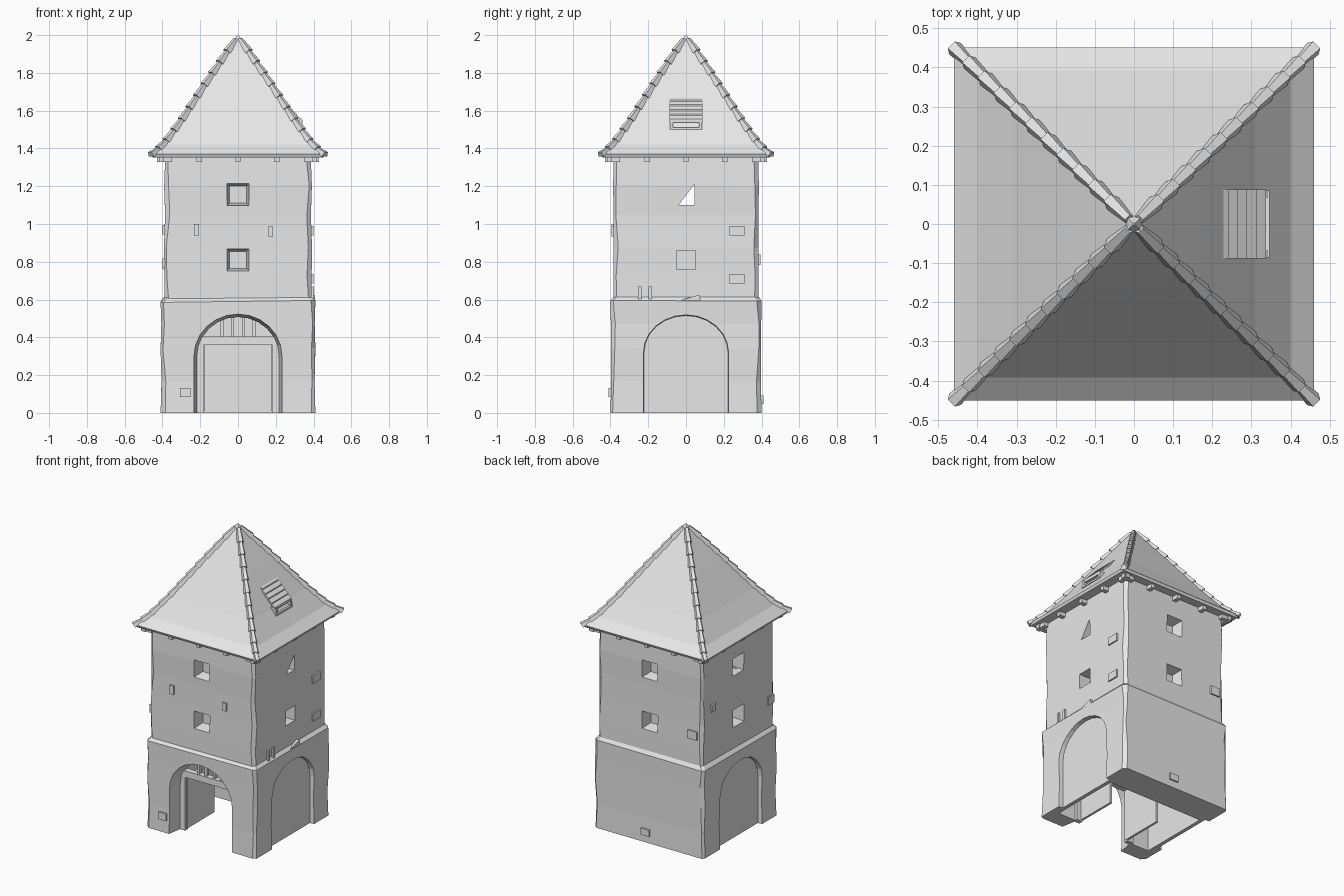
import bpy, bmesh, math, random
from mathutils import Vector, Matrix

random.seed(4)
cube = bpy.data.objects.get("Cube")
if cube:
    bpy.data.objects.remove(cube, do_unlink=True)

GREY = (0.8, 0.8, 0.8, 1)
plaster = bpy.data.materials.new("pale_grey")
plaster.use_nodes = True
plaster.diffuse_color = GREY
plaster.node_tree.nodes["Principled BSDF"].inputs["Base Color"].default_value = GREY

FRONT, LEFT, BACK, RIGHT = range(4)


def at(side, u, out, z):
    """Point on a side of the tower: u along the wall, out from the centre."""
    return Matrix.Rotation(side * math.pi / 2, 3, 'Z') @ Vector((u, -out, z))


def finish(name, bm):
    bmesh.ops.recalc_face_normals(bm, faces=bm.faces)
    mesh = bpy.data.meshes.new(name)
    bm.to_mesh(mesh)
    bm.free()
    mesh.materials.append(plaster)
    ob = bpy.data.objects.new(name, mesh)
    bpy.context.collection.objects.link(ob)
    return ob


def loft(name, rings):
    bm = bmesh.new()
    loops = [[bm.verts.new(p) for p in ring] for ring in rings]
    n = len(loops[0])
    for a, b in zip(loops, loops[1:]):
        for i in range(n):
            j = (i + 1) % n
            bm.faces.new((a[i], a[j], b[j], b[i]))
    bm.faces.new(loops[0])
    bm.faces.new(loops[-1])
    return finish(name, bm)


def block(name, side, u, out, z):
    """Box on a side, from (low, high) ranges."""
    return loft(name, [[at(side, a, b, h) for a, b in
                        ((u[0], out[0]), (u[1], out[0]), (u[1], out[1]), (u[0], out[1]))]
                       for h in z])


def cut(target, cutter):
    cutter.hide_render = True
    mod = target.modifiers.new("cut", 'BOOLEAN')
    mod.operation = 'DIFFERENCE'
    mod.solver = 'EXACT'
    mod.object = cutter
    bpy.context.view_layer.objects.active = target
    bpy.ops.object.modifier_apply(modifier=mod.name)
    bpy.data.objects.remove(cutter, do_unlink=True)


def uneven_walls(name, levels, wob):
    """Hand-built wall block with chamfered, slightly wandering corners."""
    rings = []
    for z, hx, hy in levels:
        ring = []
        for sx, sy in ((1, -1), (1, 1), (-1, 1), (-1, -1)):
            dx, dy = random.uniform(-wob, wob), random.uniform(-wob, wob)
            dz = random.uniform(-wob, wob) if 0 < z < 1.3 else 0
            pair = [Vector((sx * hx + dx - sx * 0.018, sy * hy, z + dz)),
                    Vector((sx * hx, sy * hy + dy - sy * 0.018, z + dz))]
            ring += pair if sx * sy < 0 else pair[::-1]
        rings.append(ring)
    return loft(name, rings)


def arch(side, w, spring, top, out):
    pts = [(-w, -0.1)]
    for i in range(13):
        a = math.pi * (1 - i / 12)
        pts.append((w * math.cos(a), spring + (top - spring) * math.sin(a)))
    pts.append((w, -0.1))
    return [at(side, u, out, z) for u, z in pts]


def square(side, z, r, out):
    return [at(side, a * r, out, z + b * r) for a, b in ((-1, -1), (1, -1), (1, 1), (-1, 1))]


# Lower storey: gate arch, blind side arches, hollow gate room
lower = uneven_walls("lower_walls", [(0, .41, .4), (.17, .405, .396), (.34, .41, .397),
                                     (.47, .406, .398), (.59, .41, .4), (.615, .385, .38)], .008)
cut(lower, block("room", FRONT, (-.355, .355), (-.2, .29), (-.1, .555)))
cut(lower, loft("gate", [arch(FRONT, .242, .3, .53, .45), arch(FRONT, .212, .3, .505, .27)]))
for side in (LEFT, RIGHT):
    cut(lower, loft("niche", [arch(side, .23, .32, .525, .45), arch(side, .222, .32, .515, .38)]))

# Upper storey with splayed window recesses
upper = uneven_walls("upper_walls", [(.575, .39, .385), (.72, .39, .385), (.88, .392, .383),
                                     (1.05, .386, .383), (1.2, .391, .386), (1.362, .385, .382)], .007)
for side in range(4):
    for z in (.81, 1.155):
        if side == LEFT:
            if z > 1:
                continue
            cut(upper, loft("window", [square(side, z, .05, .45), square(side, z, .05, .31)]))
        else:
            cut(upper, loft("window", [square(side, z, .07, .45), square(side, z, .045, .31)]))
# Broken three-cornered opening running across the tower
cut(upper, loft("slot", [[at(LEFT, u, out, z) for u, z in ((-.04, 1.1), (.045, 1.1), (.045, 1.21))]
                         for out in (-.5, .5)]))

# Gate: lintel, posts, grille bars and two leaves swung inward
block("gate_lintel", FRONT, (-.23, .23), (.27, .31), (.362, .405))
for s in (-1, 1):
    block("gate_post", FRONT, sorted((s * .18, s * .225)), (.275, .305), (0, .365))
    block("gate_leaf", FRONT, sorted((s * .175, s * .19)), (0, .29), (.01, .358))
for u in (-.085, -.03, .03, .085):
    block("grille_bar", FRONT, (u - .008, u + .008), (.28, .3), (.4, .52))

# Stones standing proud of the plaster: side, u, z, half width, half height
for side, u, z, w, h in ((FRONT, .172, .96, .014, .027), (FRONT, -.22, .97, .014, .03),
                         (FRONT, -.28, .108, .028, .024), (LEFT, .27, .965, .04, .025),
                         (LEFT, .27, .71, .04, .025), (BACK, .32, .81, .035, .028),
                         (BACK, -.02, .07, .032, .022), (RIGHT, -.27, .97, .022, .025),
                         (RIGHT, .34, .79, .03, .028)):
    face = (.41 if side % 2 else .4) if z < .6 else (.39 if side % 2 else .385)
    block("wall_stone", side, (u - w, u + w), (face - .04, face + .009), (z - h, z + h))
for u in (-.245, -.19):
    block("ledge_peg", LEFT, (u - .009, u + .009), (.37, .402), (.6, .67))
loft("ledge_mound", [[at(LEFT, u, o, z) for u, z in ((-.07, .58), (.08, .58), (.07, .625), (0, .605))]
                     for o in (.37, .408)])

# Roof: bell-cast pyramid
PROFILE = [(.46, 1.37), (.40, 1.42), (.31, 1.542), (.17, 1.755), (.003, 2.0)]


def roof_square(r, z):
    return [(a * r, b * r * .98, z) for a, b in ((-1, -1), (1, -1), (1, 1), (-1, 1))]


loft("roof", [roof_square(.37, 1.358), roof_square(.452, 1.353)] + [roof_square(r, z) for r, z in PROFILE])


def roof_height(r):
    for (r0, z0), (r1, z1) in zip(PROFILE, PROFILE[1:]):
        if r >= r1:
            return z0 + (z1 - z0) * (r0 - r) / (r0 - r1)
    return PROFILE[-1][1]


# Overlapping ridge tiles down each hip
TILES = 11
for sx in (-1, 1):
    for sy in (-1, 1):
        across = Vector((-sy, sx, 0)).normalized()
        for i in range(TILES):
            r0, r1 = (.015 + .443 * k / TILES for k in (i, i + 1.15))
            r1 = min(r1, .462)
            ends = [Vector((sx * r, sy * r * .98, roof_height(r))) for r in (r0, r1)]
            run = (ends[1] - ends[0]).normalized()
            up = across.cross(run)
            up = up if up.z > 0 else -up
            rings = []
            for p, w, h in zip(ends, (.014, .021), (.004, .014)):
                rings.append([p - across * w - up * .014, p - across * w * .6 + up * h,
                              p + across * w * .6 + up * h, p + across * w - up * .014])
            loft("hip_tile", rings)

# Rafter ends under the eaves
for side in range(4):
    for u in (-.405, -.205, 0, .205, .405):
        block("rafter_end", side, (u - .014, u + .014), (.35, .428), (1.328, 1.358))

# Roof hatch: stepped boards over a small framed opening
BOARDS = 5
for i in range(BOARDS):
    o0, o1 = (.215 + .12 * k / BOARDS for k in (i, i + 1.1))
    z0, z1 = (1.672 - .125 * k / BOARDS for k in (i, i + 1.1))
    loft("hatch_board", [[at(LEFT, u, o, z) for o, z in
                          ((o0, z0 - .008), (o0, z0 + .004), (o1, z1 + .012), (o1, z1 - .004))]
                         for u in (-.088, .088)])
for s in (-1, 1):
    block("hatch_jamb", LEFT, sorted((s * .068, s * .085)), (.27, .342), (1.505, 1.55))
block("hatch_sill", LEFT, (-.085, .085), (.28, .346), (1.5, 1.512))
block("hatch_head", LEFT, (-.085, .085), (.27, .335), (1.538, 1.55))
